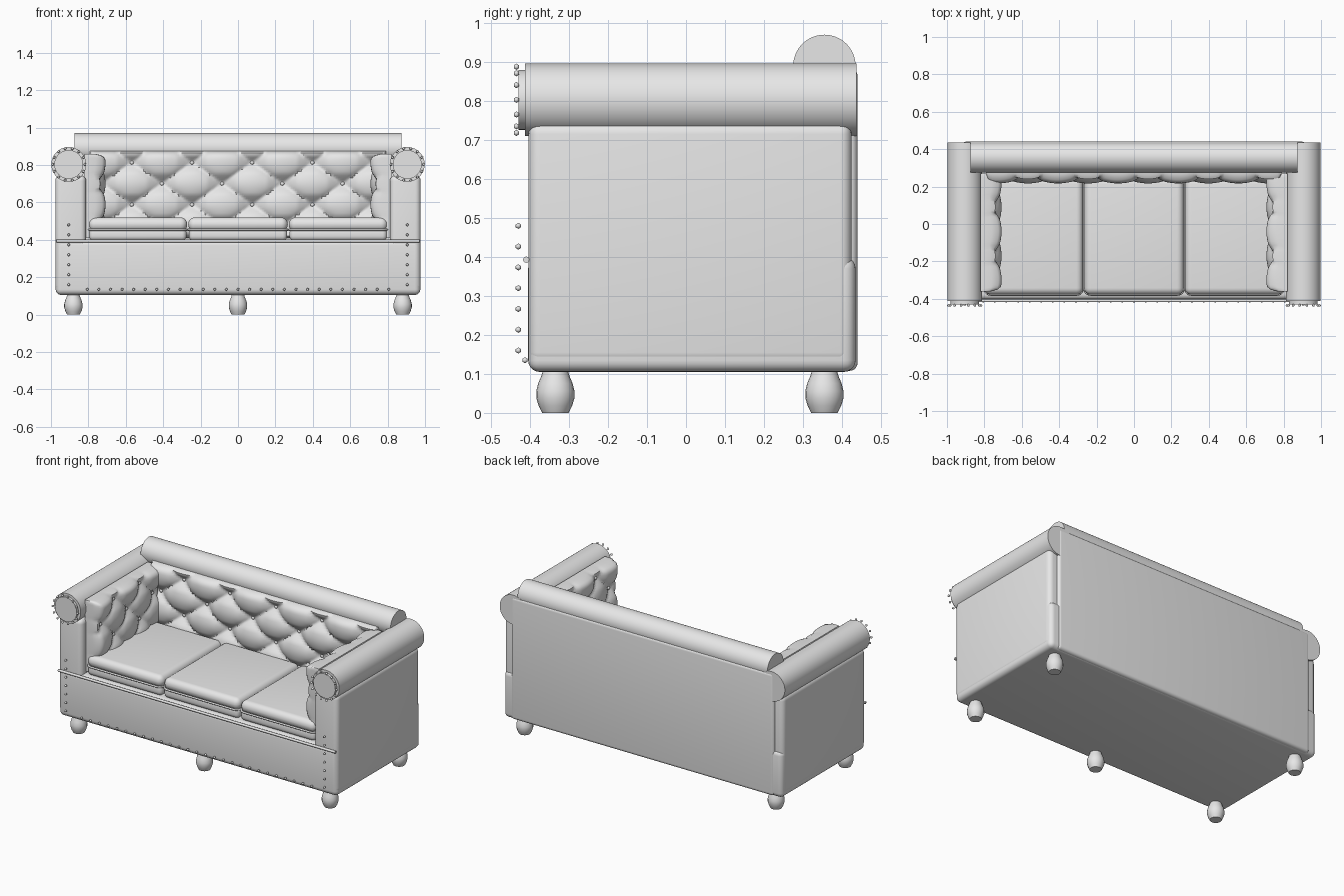
import bpy, bmesh, math
from mathutils import Matrix, Vector

if "Cube" in bpy.data.objects:
    bpy.data.objects.remove(bpy.data.objects["Cube"])

grey = bpy.data.materials.new("grey_upholstery")
grey.diffuse_color = (0.8, 0.8, 0.8, 1)
grey.use_nodes = True
grey.node_tree.nodes["Principled BSDF"].inputs["Base Color"].default_value = grey.diffuse_color


def finish(name, bm, angle=40):
    """Turn a bmesh into a shaded object."""
    bmesh.ops.recalc_face_normals(bm, faces=bm.faces[:])
    me = bpy.data.meshes.new(name)
    bm.to_mesh(me)
    bm.free()
    me.materials.append(grey)
    ob = bpy.data.objects.new(name, me)
    bpy.context.collection.objects.link(ob)
    bpy.ops.object.select_all(action='DESELECT')
    ob.select_set(True)
    bpy.context.view_layer.objects.active = ob
    bpy.ops.object.shade_smooth_by_angle(angle=math.radians(angle))
    return ob


def box(name, lo, hi, bevel, segs=5):
    bm = bmesh.new()
    lo, hi = Vector(lo), Vector(hi)
    bmesh.ops.create_cube(bm, size=1, matrix=Matrix.Translation((lo + hi) / 2)
                          @ Matrix.Diagonal((*(hi - lo), 1)))
    bmesh.ops.bevel(bm, geom=bm.edges[:], offset=bevel, segments=segs,
                    profile=0.5, affect='EDGES')
    return finish(name, bm)


def cylinder(name, a, b, r, segs=48):
    bm = bmesh.new()
    a, b = Vector(a), Vector(b)
    rot = (b - a).to_track_quat('Z', 'Y').to_matrix().to_4x4()
    bmesh.ops.create_cone(bm, cap_ends=True, segments=segs, radius1=r, radius2=r,
                          depth=(b - a).length, matrix=Matrix.Translation((a + b) / 2) @ rot)
    return finish(name, bm)


def studs(name, points, r, level=1):
    bm = bmesh.new()
    for p in points:
        bmesh.ops.create_icosphere(bm, subdivisions=level, radius=r,
                                   matrix=Matrix.Translation(p))
    return finish(name, bm, 60)


def tufted(name, u0, u1, v0, v1, ub, vb, du, dv, low, high, place, step=0.011):
    """Diamond tufted pad; (ub, vb) is one button, du and dv the lattice pitch."""
    def depth(u, v):
        a = (u - ub) / du + (v - vb) / dv
        b = (u - ub) / du - (v - vb) / dv
        sa, sb = abs(math.sin(math.pi * a)), abs(math.sin(math.pi * b))
        puff = 0.6 * math.sqrt(sa * sb) + 0.4 * min(1, math.hypot(sa, sb))
        e = min(1, min(u - u0, u1 - u, v - v0, v1 - v) / 0.035)
        edge = 0.55 + 0.45 * math.sqrt(max(0, 1 - (1 - e) ** 2))
        return (low + (high - low) * puff) * edge
    nu, nv = round((u1 - u0) / step), round((v1 - v0) / step)
    bm = bmesh.new()
    rows = []
    for j in range(nv + 1):
        v = v0 + (v1 - v0) * j / nv
        row = []
        for i in range(nu + 1):
            u = u0 + (u1 - u0) * i / nu
            row.append(bm.verts.new(place(u, v, depth(u, v))))
        rows.append(row)
    for j in range(nv):
        for i in range(nu):
            bm.faces.new((rows[j][i], rows[j][i + 1], rows[j + 1][i + 1], rows[j + 1][i]))
    # side walls running back to the frame
    rim = ([(i, 0) for i in range(nu)] + [(nu, j) for j in range(nv)]
           + [(i, nv) for i in range(nu, 0, -1)] + [(0, j) for j in range(nv, 0, -1)])
    front = [rows[j][i] for i, j in rim]
    back = [bm.verts.new(place(u0 + (u1 - u0) * i / nu, v0 + (v1 - v0) * j / nv, 0))
            for i, j in rim]
    for k in range(len(rim)):
        n = (k + 1) % len(rim)
        bm.faces.new((front[k], front[n], back[n], back[k]))
    bm.faces.new(back)
    finish(name, bm, 50)
    # buttons sit in the dimples
    pts = []
    for j in range(-6, 7):
        for i in range(-12, 13):
            if (i + j) % 2 == 0:
                u, v = ub + i * du / 2, vb + j * dv / 2
                if u0 + 0.05 < u < u1 - 0.05 and v0 + 0.05 < v < v1 - 0.04:
                    pts.append(place(u, v, depth(u, v) + 0.003))
    studs(name + "_buttons", pts, 0.012, 2)


# base frame, front lip and back panel
box("base", (-0.975, -0.405, 0.105), (0.975, 0.435, 0.40), 0.03)
cylinder("front_lip", (-0.97, -0.41, 0.393), (0.97, -0.41, 0.393), 0.008, 12)
box("back_panel", (-0.92, 0.29, 0.108), (0.92, 0.44, 0.885), 0.02)
cylinder("back_roll", (-0.875, 0.355, 0.89), (0.875, 0.355, 0.89), 0.08, 64)

# arms with rolled tops, end discs, tufted pads and stud trim
for side, s in (("left", -1), ("right", 1)):
    xs = sorted((s * 0.812, s * 0.977))
    box(side + "_arm", (xs[0], -0.404, 0.125), (xs[1], 0.425, 0.745), 0.03)
    cx, cz = s * 0.905, 0.803
    cylinder(side + "_arm_roll", (cx, -0.413, cz), (cx, 0.437, cz), 0.093, 64)
    cylinder(side + "_arm_disc", (cx, -0.43, cz), (cx, -0.41, cz), 0.077, 48)
    ring = [(cx + 0.087 * math.cos(k * math.tau / 14), -0.435,
             cz + 0.087 * math.sin(k * math.tau / 14)) for k in range(14)]
    studs(side + "_disc_studs", ring, 0.008)
    studs(side + "_arm_studs", [(cx, -0.43, 0.16 + 0.0533 * k) for k in range(7)], 0.008)
    tufted(side + "_arm_pad", -0.36, 0.27, 0.41, 0.86, -0.04, 0.70, 0.26, 0.225,
           0.06, 0.112,
           lambda u, v, d, s=s: (s * (0.82 - d), u, v))

# tufted backrest
tufted("backrest_pad", -0.79, 0.79, 0.41, 0.875, -0.085, 0.70, 0.322, 0.225,
       0.025, 0.088, lambda u, v, d: (u, 0.305 - d, v))

# row of studs along the lower front
studs("base_studs", [(-0.806 + 0.062 * k, -0.413, 0.135) for k in range(27)], 0.008)

# three seat cushions, each two puffed halves around a piped seam
for name, x0, x1 in (("left", -0.80, -0.272), ("middle", -0.266, 0.266), ("right", 0.272, 0.80)):
    y0, y1 = -0.378, 0.25
    box(name + "_cushion_top", (x0, y0, 0.445), (x1, y1, 0.52), 0.036, 6)
    box(name + "_cushion_bottom", (x0 + 0.003, y0 + 0.003, 0.395), (x1 - 0.003, y1, 0.462), 0.025, 5)
    cu = bpy.data.curves.new(name + "_cushion_piping", 'CURVE')
    cu.dimensions = '3D'
    cu.bevel_depth, cu.bevel_resolution = 0.006, 2
    sp = cu.splines.new('POLY')
    r = 0.035
    path = []
    for k, (px, py) in enumerate(((x1 - r, y1 - r), (x0 + r, y1 - r), (x0 + r, y0 + r), (x1 - r, y0 + r))):
        for q in range(6):
            t = math.pi / 2 * (k + q / 5)
            path.append((px + r * math.cos(t), py + r * math.sin(t), 0.454))
    sp.points.add(len(path) - 1)
    for pt, co in zip(sp.points, path):
        pt.co = (*co, 1)
    sp.use_cyclic_u = True
    cu.materials.append(grey)
    bpy.context.collection.objects.link(bpy.data.objects.new(name + "_cushion_piping", cu))

# turned feet: three in front, two behind
profile = [(0.034, 0), (0.043, 0.018), (0.049, 0.038), (0.049, 0.056),
           (0.044, 0.076), (0.036, 0.095), (0.030, 0.115)]
for name, x, y in (("front_left", -0.88, -0.335), ("front_middle", 0, -0.335),
                   ("front_right", 0.88, -0.335), ("back_left", -0.88, 0.355),
                   ("back_right", 0.88, 0.355)):
    bm = bmesh.new()
    n = 20
    rings = [[bm.verts.new((x + r * math.cos(k * math.tau / n), y + r * math.sin(k * math.tau / n), z))
              for k in range(n)] for r, z in profile]
    for a, b in zip(rings, rings[1:]):
        for k in range(n):
            bm.faces.new((a[k], a[(k + 1) % n], b[(k + 1) % n], b[k]))
    bm.faces.new(rings[0])
    bm.faces.new(rings[-1])
    finish(name + "_foot", bm)
